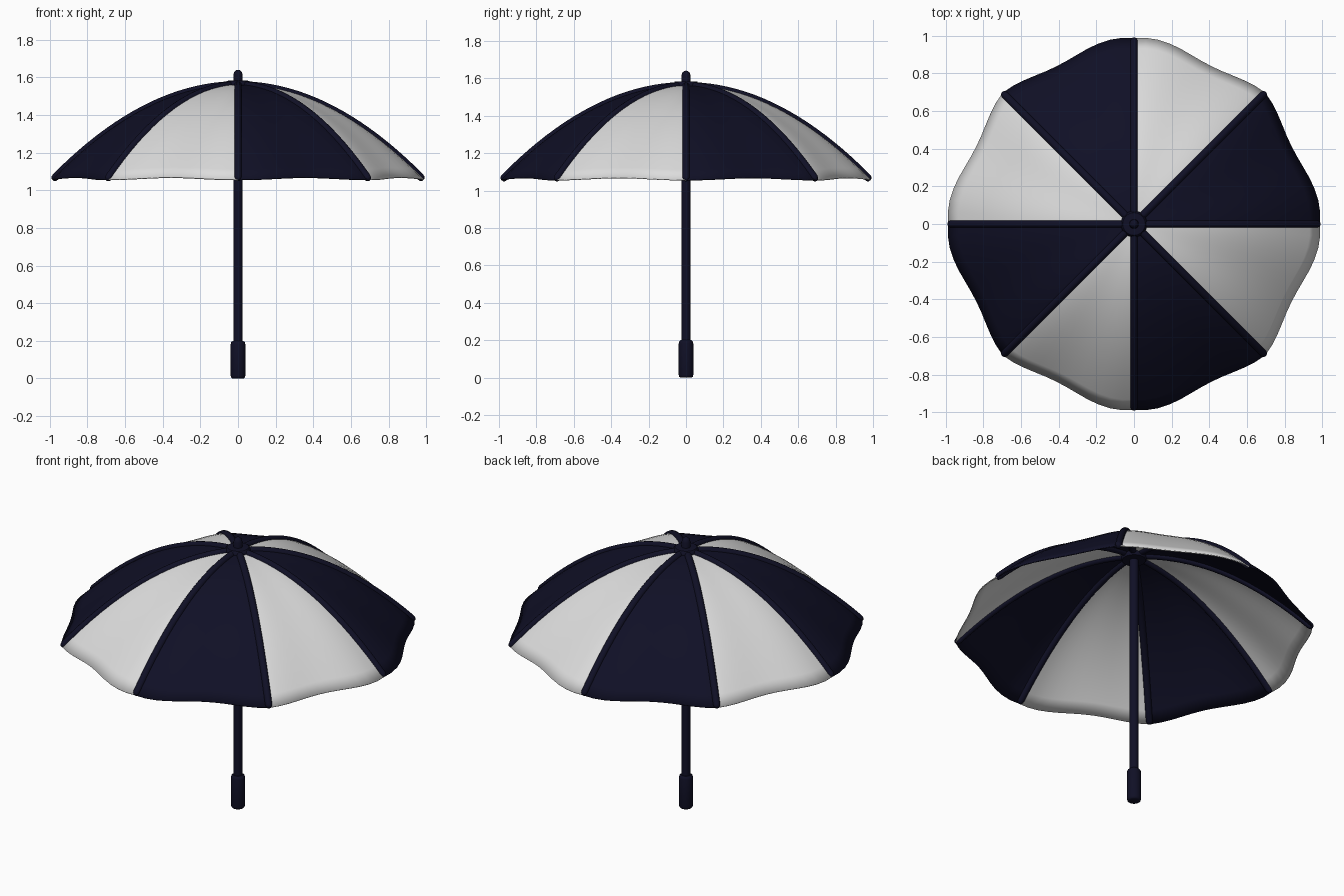
import bpy, bmesh, math

if "Cube" in bpy.data.objects:
    bpy.data.objects.remove(bpy.data.objects["Cube"])

def material(name, col):
    m = bpy.data.materials.new(name)
    m.diffuse_color = (*col, 1)
    m.use_nodes = True
    m.node_tree.nodes["Principled BSDF"].inputs["Base Color"].default_value = m.diffuse_color
    return m

NAVY = material("navy", (0.005, 0.005, 0.019))
WHITE = material("off_white", (0.72, 0.72, 0.72))
TOP, DROP, REACH = 1.56, 0.52, 0.985

def finish(ob, mats, angle=40):
    for m in mats:
        ob.data.materials.append(m)
    bpy.ops.object.select_all(action='DESELECT')
    ob.select_set(True)
    bpy.context.view_layer.objects.active = ob
    bpy.ops.object.shade_smooth_by_angle(angle=math.radians(angle))

def new_object(name, bm):
    bmesh.ops.recalc_face_normals(bm, faces=bm.faces[:])
    me = bpy.data.meshes.new(name)
    bm.to_mesh(me)
    bm.free()
    ob = bpy.data.objects.new(name, me)
    bpy.context.collection.objects.link(ob)
    return ob

def lathe(name, profile, n=24):
    """Spin (radius, z) points around the z axis."""
    bm = bmesh.new()
    vs = [bm.verts.new((r, 0, z)) for r, z in profile]
    es = [bm.edges.new(p) for p in zip(vs, vs[1:])]
    bmesh.ops.spin(bm, geom=vs + es, axis=(0, 0, 1), cent=(0, 0, 0),
                   angle=math.tau, steps=n)
    bmesh.ops.remove_doubles(bm, verts=bm.verts[:], dist=1e-5)
    finish(new_object(name, bm), [NAVY])

# Canopy: eight panels sagging between the ribs, alternating colours
SEG, RINGS = 12, 18
def canopy_point(i, k):
    t = k / RINGS
    panel, s = divmod(i, SEG)
    u = s / SEG if panel % 2 == 0 else 1 - s / SEG
    bow = math.sin(math.pi * u) ** 2
    a = math.tau * i / (8 * SEG)
    r = REACH * t * (1 - 0.05 * bow + 0.015 * t ** 3 * math.sin(math.tau * u))
    z = TOP - DROP * (REACH * t) ** 2 + 0.012 * bow * t ** 4
    return r * math.cos(a), r * math.sin(a), z

bm = bmesh.new()
centre = bm.verts.new((0, 0, TOP))
cols = [[centre] + [bm.verts.new(canopy_point(i, k)) for k in range(1, RINGS + 1)]
        for i in range(8 * SEG)]
for i in range(8 * SEG):
    a, b = cols[i], cols[(i + 1) % (8 * SEG)]
    for k in range(RINGS):
        f = bm.faces.new([a[0], a[1], b[1]] if k == 0 else [a[k], a[k + 1], b[k + 1], b[k]])
        f.material_index = (i // SEG) % 2
canopy = new_object("canopy", bm)
finish(canopy, [NAVY, WHITE])
sol = canopy.modifiers.new("cloth_thickness", 'SOLIDIFY')
sol.thickness = 0.006
sol.offset = 0

# Ribs: round tubes with domed tips along the panel seams
def rib(name, ang, rad=0.02, n=12):
    bm = bmesh.new()
    stations = [(0.03 + (REACH - 0.045) * k / 20, rad) for k in range(21)]
    stations += [(REACH - 0.006, rad * 0.85), (REACH, rad * 0.5)]
    rings = []
    for r, w in stations:
        slope = math.atan(-2 * DROP * r)
        ring = []
        for j in range(n):
            q = math.tau * j / n
            up, side = w * math.cos(q), w * math.sin(q)
            x = r - up * math.sin(slope)
            z = TOP - DROP * r * r + up * math.cos(slope)
            ring.append(bm.verts.new((x * math.cos(ang) - side * math.sin(ang),
                                      x * math.sin(ang) + side * math.cos(ang), z)))
        rings.append(ring)
    for a, b in zip(rings, rings[1:]):
        for j in range(n):
            bm.faces.new((a[j], a[(j + 1) % n], b[(j + 1) % n], b[j]))
    bm.faces.new(rings[0])
    bm.faces.new(rings[-1])
    finish(new_object(name, bm), [NAVY], 60)

for i in range(8):
    rib(f"rib_{i + 1}", math.tau * i / 8)

# Shaft, grip, hub and top tip
lathe("shaft", [(0, 0.15), (0.024, 0.15), (0.024, 1.56), (0, 1.56)])
lathe("grip", [(0, 0), (0.03, 0), (0.036, 0.004), (0.039, 0.014), (0.039, 0.182),
               (0.036, 0.193), (0.028, 0.2), (0, 0.2)])
lathe("hub", [(0, 1.53), (0.065, 1.53), (0.07, 1.54), (0.07, 1.57), (0.06, 1.582), (0, 1.585)])
lathe("top_tip", [(0, 1.56), (0.026, 1.56), (0.024, 1.615), (0.019, 1.631),
                  (0.01, 1.639), (0, 1.641)])
